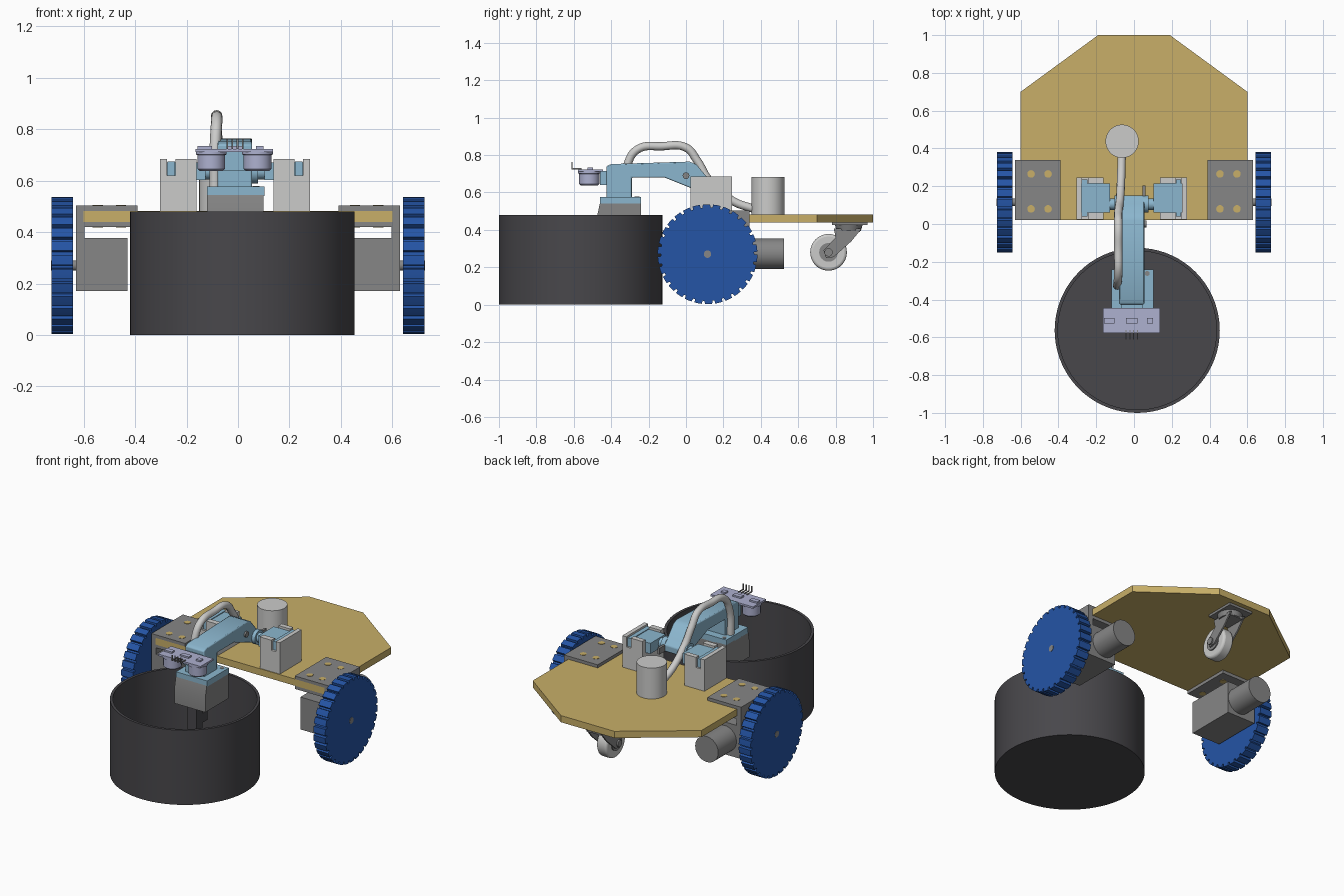
import bpy, bmesh, math
from mathutils import Vector, Matrix

if "Cube" in bpy.data.objects:
    bpy.data.objects.remove(bpy.data.objects["Cube"])


def material(name, rgb):
    m = bpy.data.materials.new(name)
    m.use_nodes = True
    m.diffuse_color = (*rgb, 1)
    m.node_tree.nodes["Principled BSDF"].inputs["Base Color"].default_value = (*rgb, 1)
    return m


WOOD = material("plywood tan", (0.58, 0.43, 0.14))
BLUE = material("wheel blue", (0.018, 0.09, 0.38))
SKY = material("arm light blue", (0.26, 0.47, 0.62))
GREY = material("metal grey", (0.24, 0.24, 0.24))
PALE = material("pale grey", (0.60, 0.60, 0.59))
DARK = material("charcoal", (0.065, 0.063, 0.07))
LILAC = material("sensor lilac", (0.42, 0.44, 0.63))
parts = []
MID = -0.012  # centre line of the arm


def finish(name, bm, mat, bevel=0):
    bmesh.ops.recalc_face_normals(bm, faces=bm.faces)
    me = bpy.data.meshes.new(name)
    bm.to_mesh(me)
    bm.free()
    me.materials.append(mat)
    ob = bpy.data.objects.new(name, me)
    bpy.context.collection.objects.link(ob)
    if bevel:
        mod = ob.modifiers.new("bevel", "BEVEL")
        mod.width = bevel
        mod.segments = 2
    parts.append(ob)
    return ob


def box(name, mat, x, y, z):
    x = sorted(x)
    bm = bmesh.new()
    bmesh.ops.create_cube(bm, size=1)
    for v in bm.verts:
        v.co = [(lo + hi) / 2 + c * (hi - lo) for c, (lo, hi) in zip(v.co, (x, y, z))]
    return finish(name, bm, mat)


def rod(name, mat, start, end, r, r2=None, sides=40):
    a, b = Vector(start), Vector(end)
    bm = bmesh.new()
    turn = (b - a).to_track_quat("Z", "Y").to_matrix().to_4x4()
    bmesh.ops.create_cone(bm, cap_ends=True, segments=sides, radius1=r, radius2=r2 or r,
                          depth=(b - a).length, matrix=Matrix.Translation((a + b) / 2) @ turn)
    return finish(name, bm, mat)


def prism(name, mat, outline, axis, lo, hi, bevel=0):
    """Extrude a 2D outline along x (outline in y, z) or z (outline in x, y)."""
    bm = bmesh.new()
    vec = (lambda p, t: (t, *p)) if axis == "x" else (lambda p, t: (*p, t))
    face = bm.faces.new([bm.verts.new(vec(p, lo)) for p in outline])
    out = bmesh.ops.extrude_face_region(bm, geom=[face])
    top = [g for g in out["geom"] if isinstance(g, bmesh.types.BMVert)]
    bmesh.ops.translate(bm, verts=top, vec=Vector(vec((0, 0), hi - lo)))
    return finish(name, bm, mat, bevel)


def lathe(name, mat, profile, centre, sides=72):
    bm = bmesh.new()
    vs = [bm.verts.new((r, 0, z)) for r, z in profile]
    es = [bm.edges.new(pair) for pair in zip(vs, vs[1:])]
    bmesh.ops.spin(bm, geom=vs + es, axis=(0, 0, 1), cent=(0, 0, 0),
                   angle=math.tau, steps=sides)
    bmesh.ops.remove_doubles(bm, verts=bm.verts, dist=0.0001)
    bmesh.ops.translate(bm, verts=bm.verts, vec=Vector(centre))
    return finish(name, bm, mat)


# Chassis board
prism("chassis_board", WOOD, [(-0.6, 0.02), (0.6, 0.02), (0.6, 0.7), (0.19, 1),
                              (-0.19, 1), (-0.6, 0.7)], "z", 0.44, 0.483)

# Open bucket
lathe("bucket", DARK, [(0, 0), (0.437, 0), (0.437, 0.48), (0.42, 0.48), (0.42, 0.015),
                       (0, 0.015)], (0.017, -0.563, 0))

# Toothed drive wheel outline
TEETH = 30
tread = []
for i in range(TEETH):
    for part, r in ((0, 0.25), (0.2, 0.25), (0.25, 0.267), (0.6, 0.267), (0.95, 0.267)):
        a = math.tau * (i + part) / TEETH
        tread.append((0.115 + r * math.cos(a), 0.27 + r * math.sin(a)))

for s, side in ((-1, "right"), (1, "left")):
    # Drive wheel, axle, motor and clamp bracket
    prism(side + "_drive_wheel", BLUE, tread, "x", s * 0.642, s * 0.726)
    rod(side + "_axle", GREY, (s * 0.6, 0.115, 0.27), (s * 0.728, 0.115, 0.27), 0.02)
    box(side + "_gearbox", GREY, (s * 0.43, s * 0.6), (0.02, 0.34), (0.17, 0.378))
    rod(side + "_motor", GREY, (s * 0.515, 0.33, 0.273), (s * 0.515, 0.525, 0.273), 0.082)
    box(side + "_bracket_wall", GREY, (s * 0.598, s * 0.63), (0.02, 0.34), (0.17, 0.503))
    box(side + "_bracket_top", GREY, (s * 0.39, s * 0.6), (0.02, 0.34), (0.483, 0.503))
    box(side + "_bracket_bottom", GREY, (s * 0.39, s * 0.6), (0.02, 0.34), (0.42, 0.44))
    for x in (0.455, 0.545):
        for y in (0.08, 0.265):
            for z in (0.502, 0.418):
                rod(side + "_bracket_hole", WOOD, (s * x, y, z), (s * x, y, z + 0.003),
                    0.02, sides=20)

    # Shoulder servo in its slotted holder
    def span(a, b):
        return MID + s * a, MID + s * b

    box(side + "_servo_holder", PALE, span(0.15, 0.292), (0.025, 0.247), (0.483, 0.62))
    box(side + "_holder_outer_wall", PALE, span(0.265, 0.292), (0.025, 0.247), (0.62, 0.685))
    for y in ((0.025, 0.06), (0.215, 0.247)):
        box(side + "_holder_inner_post", PALE, span(0.15, 0.232), y, (0.62, 0.685))
        box(side + "_holder_outer_post", PALE, span(0.264, 0.266), y, (0.62, 0.685))
    box(side + "_servo", SKY, span(0.115, 0.266), (0.06, 0.215), (0.602, 0.67))
    box(side + "_servo_flange", SKY, span(0.234, 0.262), (0.04, 0.235), (0.62, 0.675))
    rod(side + "_servo_horn", SKY, (MID + s * 0.06, 0.105, 0.635),
        (MID + s * 0.09, 0.105, 0.635), 0.045)
    rod(side + "_servo_shaft", SKY, (MID + s * 0.08, 0.105, 0.635),
        (MID + s * 0.12, 0.105, 0.635), 0.03)

# Arm with bent elbow
prism("arm", SKY, [(-0.425, 0.54), (-0.425, 0.74), (-0.40, 0.752), (0.02, 0.765),
                   (0.055, 0.75), (0.11, 0.685), (0.15, 0.65), (0.15, 0.61), (0.11, 0.59),
                   (0.01, 0.63), (-0.115, 0.68), (-0.29, 0.68), (-0.29, 0.54)],
      "x", MID - 0.067, MID + 0.067, 0.006)
rod("arm_screw", GREY, (0.05, 0.0, 0.69), (0.066, 0.0, 0.69), 0.018, sides=16)
box("arm_pin", GREY, (0.045, 0.06), (0.14, 0.205), (0.61, 0.65))

# Wrist plate, gripper motor and gripper finger
box("wrist_plate", SKY, (-0.12, 0.103), (-0.46, -0.24), (0.54, 0.577))
prism("gripper_body", GREY, [(-0.46, 0.545), (-0.475, 0.475), (-0.475, 0.38),
                             (-0.24, 0.38), (-0.24, 0.545)], "x", -0.12, 0.1)
box("gripper_finger", DARK, (-0.045, 0.02), (-0.45, -0.39), (0.22, 0.38))
box("gripper_hook", DARK, (-0.045, 0.02), (-0.39, -0.34), (0.26, 0.32))
for x in (-0.09, 0.07):
    rod("wrist_plate_hole", GREY, (x, -0.262, 0.575), (x, -0.262, 0.579), 0.013, sides=16)

# Distance sensor facing down
box("sensor_board", LILAC, (-0.165, 0.137), (-0.577, -0.445), (0.712, 0.724))
box("sensor_mount", SKY, (-0.07, 0.045), (-0.46, -0.42), (0.64, 0.715))
for s in (-1, 1):
    x = -0.014 + s * 0.09
    lathe("sensor_can", LILAC, [(0, 0.638), (0.046, 0.638), (0.054, 0.646), (0.054, 0.7),
                                (0.06, 0.702), (0.06, 0.714), (0, 0.714)], (x, -0.517, 0), 40)
for x, w in ((-0.13, 0.028), (-0.012, 0.03), (0.085, 0.015)):
    box("sensor_chip", LILAC, (x - w, x + w), (-0.527, -0.497), (0.722, 0.734))
for i in range(4):
    x = -0.042 + i * 0.02
    box("sensor_pin", GREY, (x - 0.003, x + 0.003), (-0.612, -0.56), (0.724, 0.73))
    box("sensor_pin_tip", GREY, (x - 0.003, x + 0.003), (-0.612, -0.606), (0.724, 0.762))

# Pump and hose
rod("pump", PALE, (-0.063, 0.438, 0.48), (-0.063, 0.438, 0.682), 0.088, sides=56)
path = [(-0.065, 0.37, 0.51), (-0.068, 0.25, 0.555), (-0.075, 0.12, 0.67), (-0.083, 0.06, 0.77),
        (-0.083, 0.0, 0.84), (-0.083, -0.13, 0.847), (-0.083, -0.26, 0.83),
        (-0.088, -0.315, 0.74), (-0.09, -0.325, 0.56)]
curve = bpy.data.curves.new("hose", "CURVE")
curve.dimensions = "3D"
curve.bevel_depth = 0.022
curve.bevel_resolution = 4
curve.use_fill_caps = True
spline = curve.splines.new("BEZIER")
spline.bezier_points.add(len(path) - 1)
for point, co in zip(spline.bezier_points, path):
    point.co = co
    point.handle_left_type = point.handle_right_type = "AUTO"
curve.materials.append(PALE)
bpy.context.collection.objects.link(bpy.data.objects.new("hose", curve))

# Rear caster
box("caster_plate", GREY, (-0.085, 0.085), (0.78, 0.97), (0.425, 0.441))
rod("caster_swivel", GREY, (0, 0.87, 0.395), (0, 0.87, 0.43), 0.065, 0.075)
box("caster_fork_bridge", GREY, (-0.055, 0.055), (0.80, 0.93), (0.39, 0.408))
fork = [(0.79, 0.408), (0.94, 0.408), (0.885, 0.34), (0.79, 0.255), (0.75, 0.248),
        (0.735, 0.29), (0.80, 0.36)]
for s, side in ((-1, "right"), (1, "left")):
    prism(side + "_caster_fork", GREY, fork, "x", s * 0.045, s * 0.055)
    rod(side + "_caster_hub", GREY, (s * 0.03, 0.762, 0.28), (s * 0.044, 0.762, 0.28), 0.05)
wheel = rod("caster_wheel", PALE, (-0.037, 0.762, 0.28), (0.037, 0.762, 0.28), 0.098, sides=48)
rim = wheel.modifiers.new("rounded tread", "BEVEL")
rim.width = 0.014
rim.segments = 3
rod("caster_axle", GREY, (-0.064, 0.762, 0.28), (0.064, 0.762, 0.28), 0.022, sides=20)

# Smooth round surfaces, keep hard edges
for ob in bpy.context.selected_objects:
    ob.select_set(False)
for ob in parts:
    ob.select_set(True)
bpy.context.view_layer.objects.active = parts[0]
bpy.ops.object.shade_smooth_by_angle(angle=math.radians(30))
